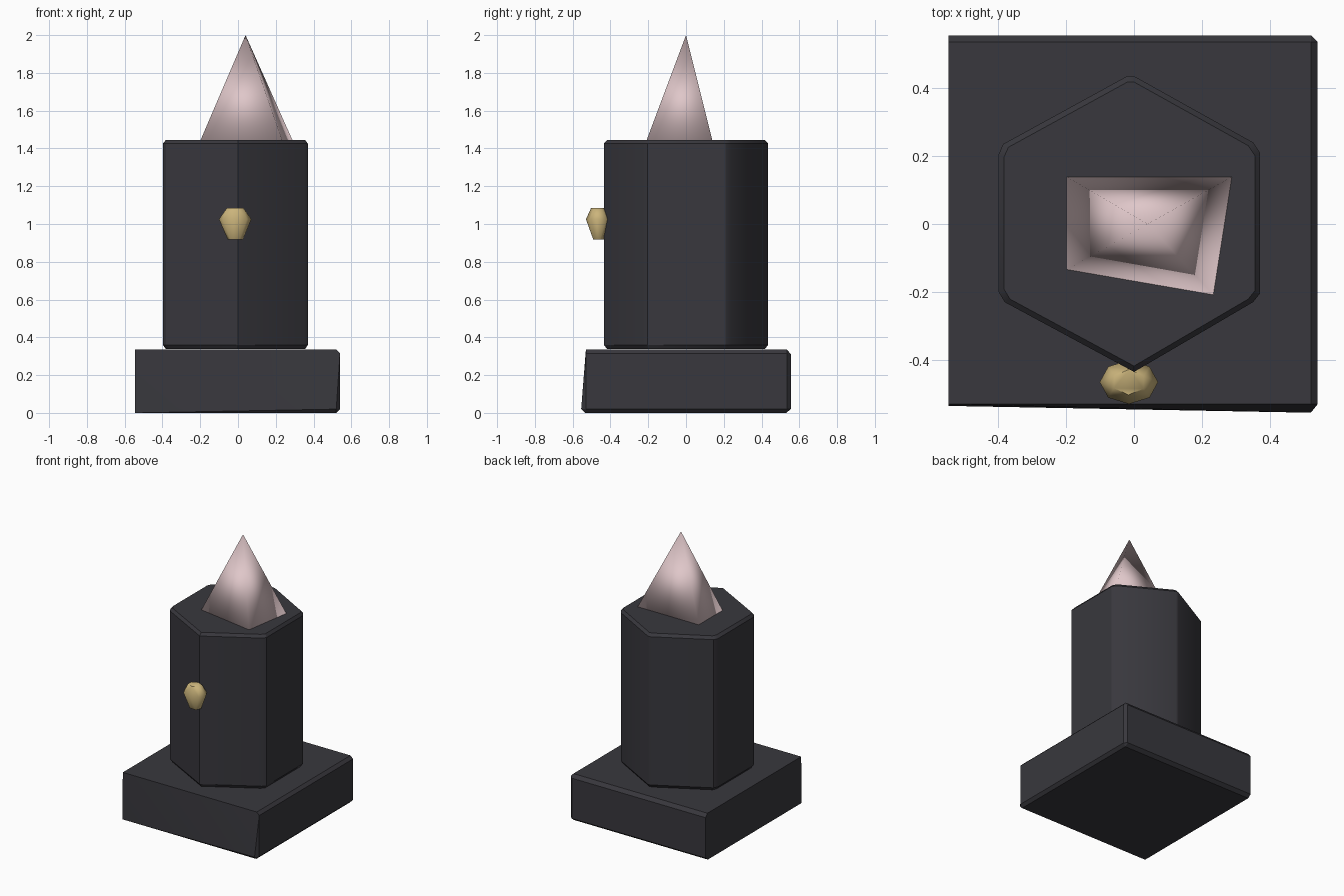
import bpy, bmesh, math

if "Cube" in bpy.data.objects:
    bpy.data.objects.remove(bpy.data.objects["Cube"])


def material(name, colour):
    m = bpy.data.materials.new(name)
    m.diffuse_color = (*colour, 1)
    m.use_nodes = True
    m.node_tree.nodes["Principled BSDF"].inputs["Base Color"].default_value = m.diffuse_color
    return m


charcoal = material("charcoal", (0.040, 0.039, 0.047))
pale_pink = material("pale pink", (0.74, 0.57, 0.585))
soft_gold = material("soft gold", (0.60, 0.46, 0.20))


def hull(name, points, mat, angle):
    """Solid wrapped around a few corner points."""
    bm = bmesh.new()
    for p in points:
        bm.verts.new(p)
    bmesh.ops.convex_hull(bm, input=bm.verts[:])
    bmesh.ops.delete(bm, geom=[v for v in bm.verts if not v.link_faces], context="VERTS")
    bmesh.ops.dissolve_limit(bm, angle_limit=0.01, verts=bm.verts[:], edges=bm.edges[:])
    bmesh.ops.recalc_face_normals(bm, faces=bm.faces[:])
    mesh = bpy.data.meshes.new(name)
    bm.to_mesh(mesh)
    bm.free()
    mesh.materials.append(mat)
    ob = bpy.data.objects.new(name, mesh)
    bpy.context.collection.objects.link(ob)
    bpy.ops.object.select_all(action="DESELECT")
    ob.select_set(True)
    bpy.context.view_layer.objects.active = ob
    bpy.ops.object.shade_smooth_by_angle(angle=math.radians(angle))
    return ob


# Square plinth with worn right, back and lower front edges
plinth = [(x, y, z) for x in (-0.545, 0.52)
          for y, z in ((-0.53, 0.335), (0.535, 0.335), (0.555, 0.31),
                       (0.555, 0.02), (0.53, 0.0), (-0.535, 0.0))]
plinth += [(0.54, y, z) for y in (-0.53, 0.535) for z in (0.02, 0.315)]
plinth += [(0.52, -0.555, 0.02), (-0.545, -0.535, 0.02)]
hull("plinth", plinth, charcoal, 30)

# Six-sided column: outer corners, with slightly inset top and bottom rims
corners = [(-0.385, 0.235), (-0.02, 0.435), (0.0, 0.435), (0.35, 0.24), (0.37, 0.21),
           (0.37, -0.205), (0.35, -0.23), (0.0, -0.435), (-0.38, -0.23),
           (-0.398, -0.2), (-0.398, 0.205)]
column = []
for x, y in corners:
    column += [(x, y, 0.36), (x, y, 1.425)]
    column += [(x * 0.96, y * 0.96, 0.338), (x * 0.96, y * 0.96, 1.445)]
hull("column", column, charcoal, 30)

# Lopsided four-sided spike
spike = [(-0.2, 0.14, 1.44), (0.29, 0.14, 1.44), (0.235, -0.21, 1.44),
         (-0.2, -0.135, 1.44), (0.04, 0.0, 2.0)]
hull("spike", spike, pale_pink, 180)

# Faceted knob on the front corner
knob = []
for z, r, n, turn in ((0.917, 0.042, 5, 0.3), (1.025, 0.086, 8, 0.0), (1.085, 0.05, 6, 0.5)):
    for i in range(n):
        a = turn + i * math.tau / n
        knob.append((-0.015 + r * math.cos(a), -0.465 + r * 0.75 * math.sin(a), z))
hull("knob", knob, soft_gold, 60)
